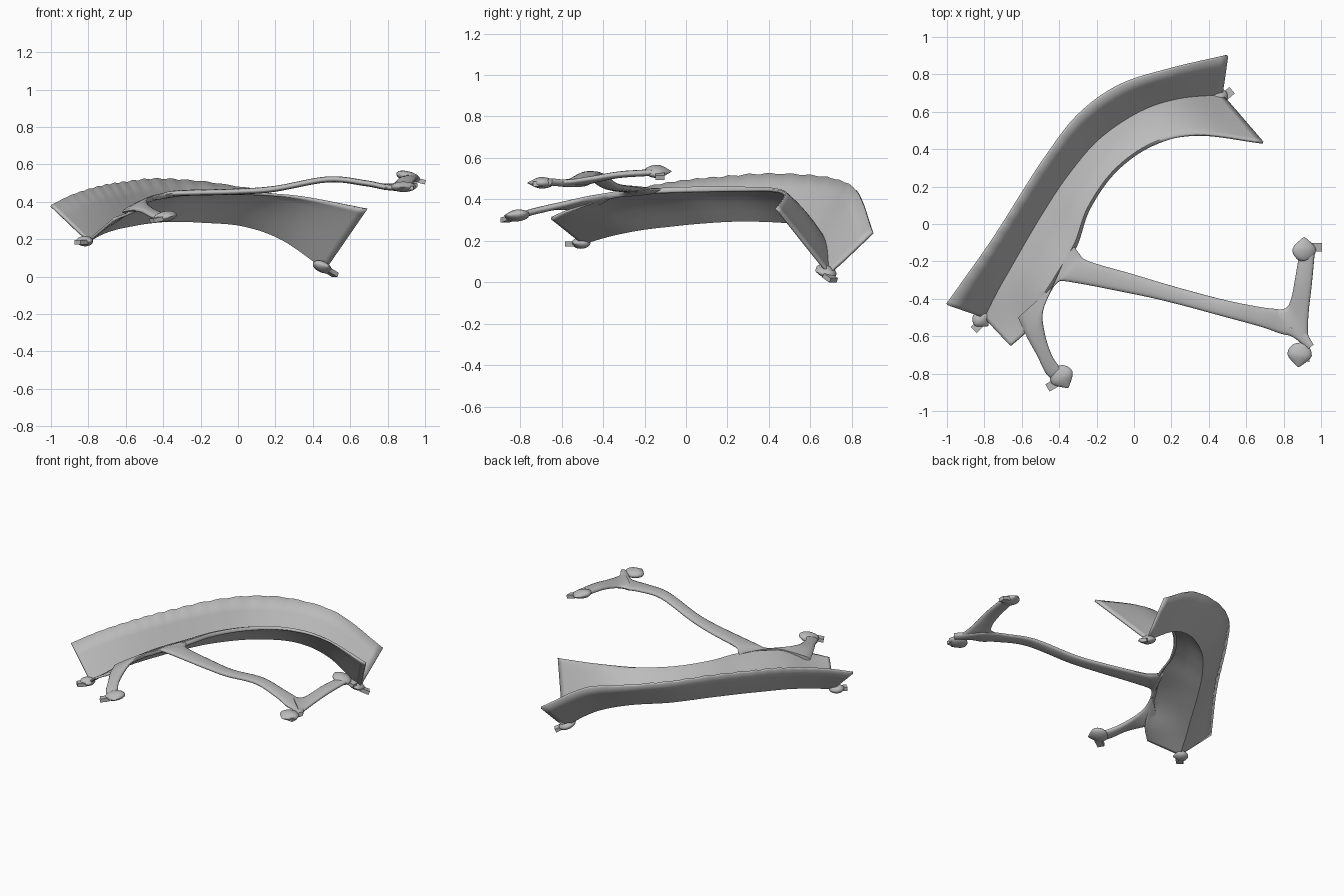
import bpy, bmesh, math
from mathutils import Vector, Matrix

cube = bpy.data.objects.get("Cube")
if cube:
    bpy.data.objects.remove(cube, do_unlink=True)

grey = bpy.data.materials.new("plain_grey")
grey.use_nodes = True
grey.diffuse_color = (0.5, 0.5, 0.5, 1)
grey.node_tree.nodes["Principled BSDF"].inputs["Base Color"].default_value = (0.5, 0.5, 0.5, 1)


def finish(name, bm, angle=40):
    """Turn a bmesh into a smooth-shaded grey object."""
    bmesh.ops.recalc_face_normals(bm, faces=bm.faces)
    mesh = bpy.data.meshes.new(name)
    bm.to_mesh(mesh)
    bm.free()
    mesh.materials.append(grey)
    obj = bpy.data.objects.new(name, mesh)
    bpy.context.collection.objects.link(obj)
    bpy.ops.object.select_all(action="DESELECT")
    obj.select_set(True)
    bpy.context.view_layer.objects.active = obj
    bpy.ops.object.shade_smooth_by_angle(angle=math.radians(angle))
    return obj


def spline(points, steps):
    """Sample a Catmull-Rom curve through the points."""
    p = [Vector(q) for q in points]
    p = [2 * p[0] - p[1]] + p + [2 * p[-1] - p[-2]]
    out = []
    for i in range(1, len(p) - 2):
        a, b, c, d = p[i - 1:i + 3]
        for k in range(steps):
            t = k / steps
            out.append(0.5 * (2 * b + (c - a) * t + (2 * a - 5 * b + 4 * c - d) * t ** 2
                              + (3 * b - a - 3 * c + d) * t ** 3))
    return out + [p[-2]]


def skin(bm, rows, closed=False):
    """Bridge successive rows of points; closed rows also get end caps."""
    rings = [[bm.verts.new(co) for co in row] for row in rows]
    n = len(rings[0])
    for a, b in zip(rings, rings[1:]):
        for j in range(n if closed else n - 1):
            k = (j + 1) % n
            bm.faces.new((a[j], a[k], b[k], b[j]))
    if closed:
        bm.faces.new(rings[0])
        bm.faces.new(rings[-1])


# Curved V-shaped channel: outer rim, valley crease and inner rim
outer_rim = [(-1, -.43, .38), (-.9, -.29, .43), (-.8, -.15, .465), (-.7, 0, .49),
             (-.6, .16, .505), (-.47, .36, .52), (-.3, .58, .515), (-.08, .74, .49),
             (.2, .83, .43), (.5, .9, .24)]
valley = [(-.8, -.5, .19), (-.73, -.36, .23), (-.65, -.22, .258), (-.57, -.08, .275),
          (-.48, .07, .29), (-.36, .25, .3), (-.19, .45, .295), (.03, .6, .275),
          (.24, .67, .2), (.47, .69, .04)]
inner_rim = [(-.66, -.65, .31), (-.56, -.56, .355), (-.49, -.42, .41), (-.41, -.29, .44),
             (-.31, -.12, .455), (-.24, .08, .46), (-.1, .28, .46), (.1, .42, .455),
             (.35, .475, .43), (.69, .435, .36)]

rows = []
edges = [spline(c, 8) for c in (outer_rim, valley, inner_rim)]
for i, (o, v, n) in enumerate(zip(*edges)):
    s = i / (len(edges[0]) - 1)
    mid = math.sin(math.pi * s)
    up = Vector((0, 0, mid))
    ripple = up * 0.004 * math.sin(i * 1.7)
    row = [o + ripple, o.lerp(v, .33) - up * .004, o.lerp(v, .67) - up * .005, v]
    # The inner wall bulges upward and rolls over at its lip
    for t in (.2, .4, .6, .8, .93):
        row.append(v.lerp(n, t) + up * .03 * math.sin(math.pi * t))
    row.append(n - up * .022)
    rows.append(row)
bm = bmesh.new()
skin(bm, rows)
channel = finish("curved_channel", bm, 50)
shell = channel.modifiers.new("wall_thickness", "SOLIDIFY")
shell.thickness = 0.014
shell.offset = 0


def arm(name, left, right, thick=0.016):
    """Sweep a flattened oval between a left and a right edge."""
    loops = []
    for a, b in zip(spline(left, 6), spline(right, 6)):
        mid, half = (a + b) / 2, (b - a) / 2
        ring = []
        for k in range(16):
            t = math.tau * k / 16
            c, s = math.cos(t), math.sin(t)
            flat = math.copysign(abs(s) ** .7, s)
            ring.append(mid + half * c + Vector((0, 0, thick * flat)))
        loops.append(ring)
    bm = bmesh.new()
    skin(bm, loops, True)
    finish(name, bm, 60)


# Long arm flaring out of the channel, with its bent tip
arm("long_arm",
    [(-.33, -.1, .445), (-.295, -.155, .445), (-.24, -.2, .45), (0, -.27, .455), (.2, -.33, .47),
     (.48, -.405, .52), (.68, -.445, .5), (.79, -.46, .48), (.87, -.5, .475), (.96, -.645, .49)],
    [(-.46, -.39, .42), (-.41, -.315, .435), (-.34, -.31, .445), (0, -.375, .455), (.2, -.42, .47),
     (.48, -.495, .52), (.68, -.55, .5), (.78, -.585, .48), (.85, -.605, .475), (.93, -.67, .48)])
arm("tip_arm",
    [(.74, -.46, .485), (.81, -.45, .485), (.84, -.4, .5), (.86, -.3, .52), (.885, -.15, .53)],
    [(.94, -.65, .48), (.93, -.57, .485), (.935, -.46, .5), (.95, -.33, .52), (.965, -.17, .53)])
arm("short_arm",
    [(-.62, -.5, .345), (-.57, -.61, .355), (-.52, -.7, .35), (-.47, -.8, .325), (-.42, -.84, .31)],
    [(-.43, -.33, .435), (-.485, -.46, .41), (-.48, -.57, .38), (-.44, -.7, .35), (-.38, -.79, .325)])


def clip(name, loc, heading, tab_side, tilt=0, size=0.066):
    """Pick-shaped flattened knob, pointed along heading, with a small square tab."""
    bm = bmesh.new()
    bmesh.ops.create_uvsphere(bm, u_segments=20, v_segments=12, radius=1)
    for v in bm.verts:
        x, y, z = v.co
        taper = 1 - .75 * max(x, 0) ** 1.5
        v.co = (x * size, y * size * taper, z * .028 * taper)
    tab = Matrix.Translation((.01, tab_side * size, -.006)) @ Matrix.Diagonal((.045, .06, .024, 1))
    bmesh.ops.create_cube(bm, size=1, matrix=tab)
    turn = Matrix.Rotation(math.radians(heading), 4, "Z") @ Matrix.Rotation(math.radians(tilt), 4, "X")
    bm.transform(Matrix.Translation(loc) @ turn)
    finish(name, bm)


clip("long_arm_clip", (.885, -.7, .48), -95, .4)
clip("tip_arm_clip", (.91, -.135, .535), 90, -1, 15)
clip("short_arm_clip", (-.385, -.82, .322), -60, -1, 10)
clip("channel_front_clip", (-.815, -.51, .19), -45, -.8, 0, .05)
clip("channel_back_clip", (.455, .67, .052), -50, 1, -25, .058)
